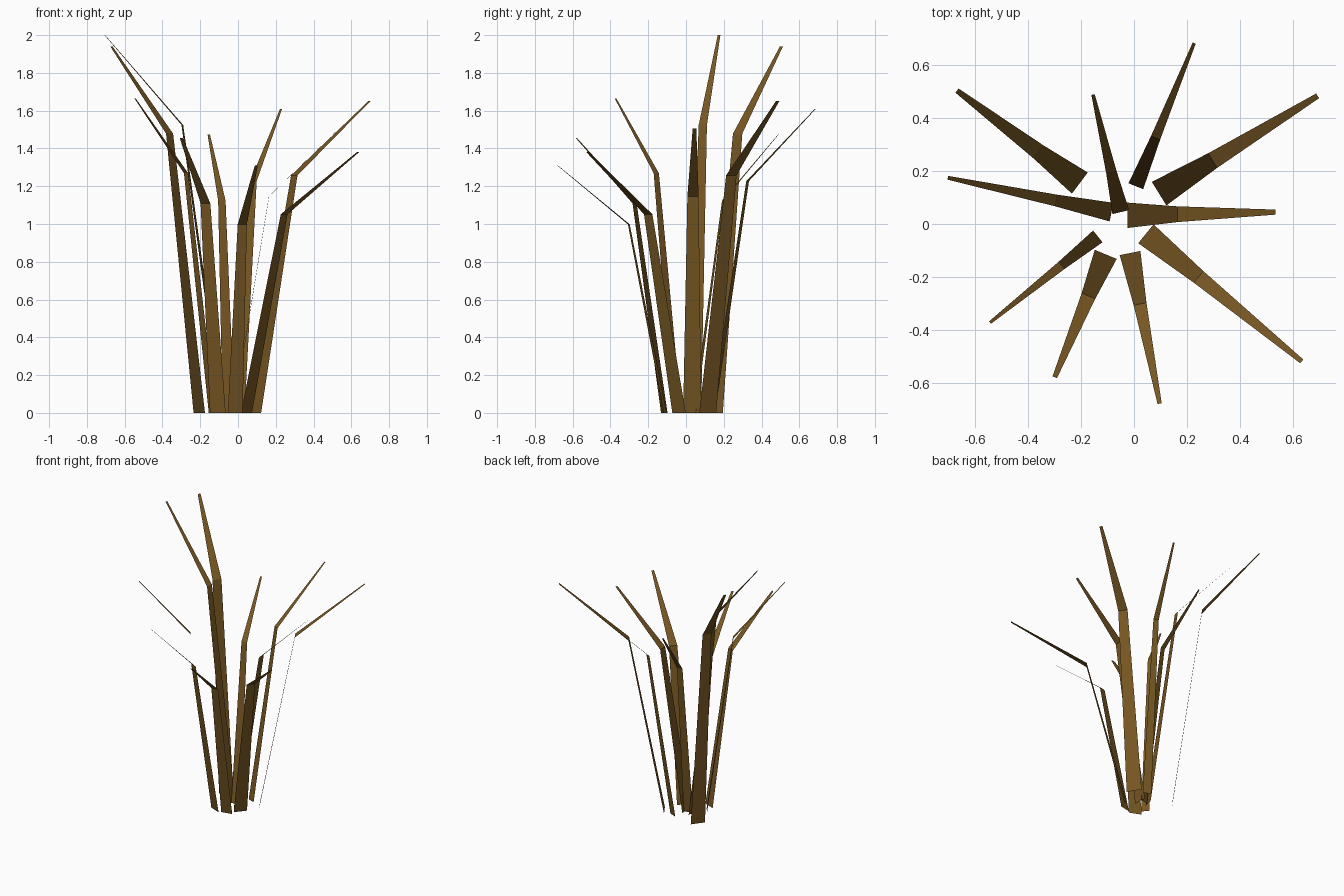
import bpy
from mathutils import Vector

# single brown colour
brown = bpy.data.materials.new("dry_leaf_brown")
brown.diffuse_color = (0.185, 0.095, 0.017, 1)

# each blade: base centre, base width, tip centre
BLADES = [
    ((0.095, 0.115), 0.105, (0.695, 0.485, 1.65)),
    ((0.007, 0.143), 0.060, (0.228, 0.685, 1.61)),
    ((-0.050, 0.045), 0.065, (-0.155, 0.490, 1.475)),
    ((-0.205, 0.155), 0.100, (-0.670, 0.505, 1.94)),
    ((-0.085, 0.045), 0.072, (-0.705, 0.175, 2.00)),
    ((-0.137, -0.047), 0.057, (-0.545, -0.373, 1.665)),
    ((-0.107, -0.115), 0.090, (-0.300, -0.580, 1.455)),
    ((-0.015, -0.110), 0.080, (0.097, -0.680, 1.31)),
    ((0.045, -0.037), 0.092, (0.635, -0.520, 1.38)),
    ((-0.025, 0.033), 0.096, (0.535, 0.045, 1.505)),
]
# station along the blade: plan fraction, height fraction, width fraction
STATIONS = [(0, 0, 1), (0.338, 0.762, 0.62), (1, 1, 0.2)]


def blade(i, base, width, tip):
    b, t = Vector((*base, 0)), Vector(tip)
    run = Vector((t.x - b.x, t.y - b.y, 0))
    side = Vector((-run.y, run.x, 0)).normalized()
    verts = []
    for plan, height, w in STATIONS:
        c = b + run * plan + Vector((0, 0, t.z * height))
        verts += [c + side * width * w / 2, c - side * width * w / 2]
    me = bpy.data.meshes.new(f"leaf_blade_{i}")
    me.from_pydata(verts, [], [(0, 1, 3, 2), (2, 3, 5, 4)])
    me.materials.append(brown)
    ob = bpy.data.objects.new(f"leaf_blade_{i}", me)
    bpy.context.collection.objects.link(ob)


# tuft of bent, tapering blades
for i, (base, width, tip) in enumerate(BLADES, 1):
    blade(i, base, width, tip)
